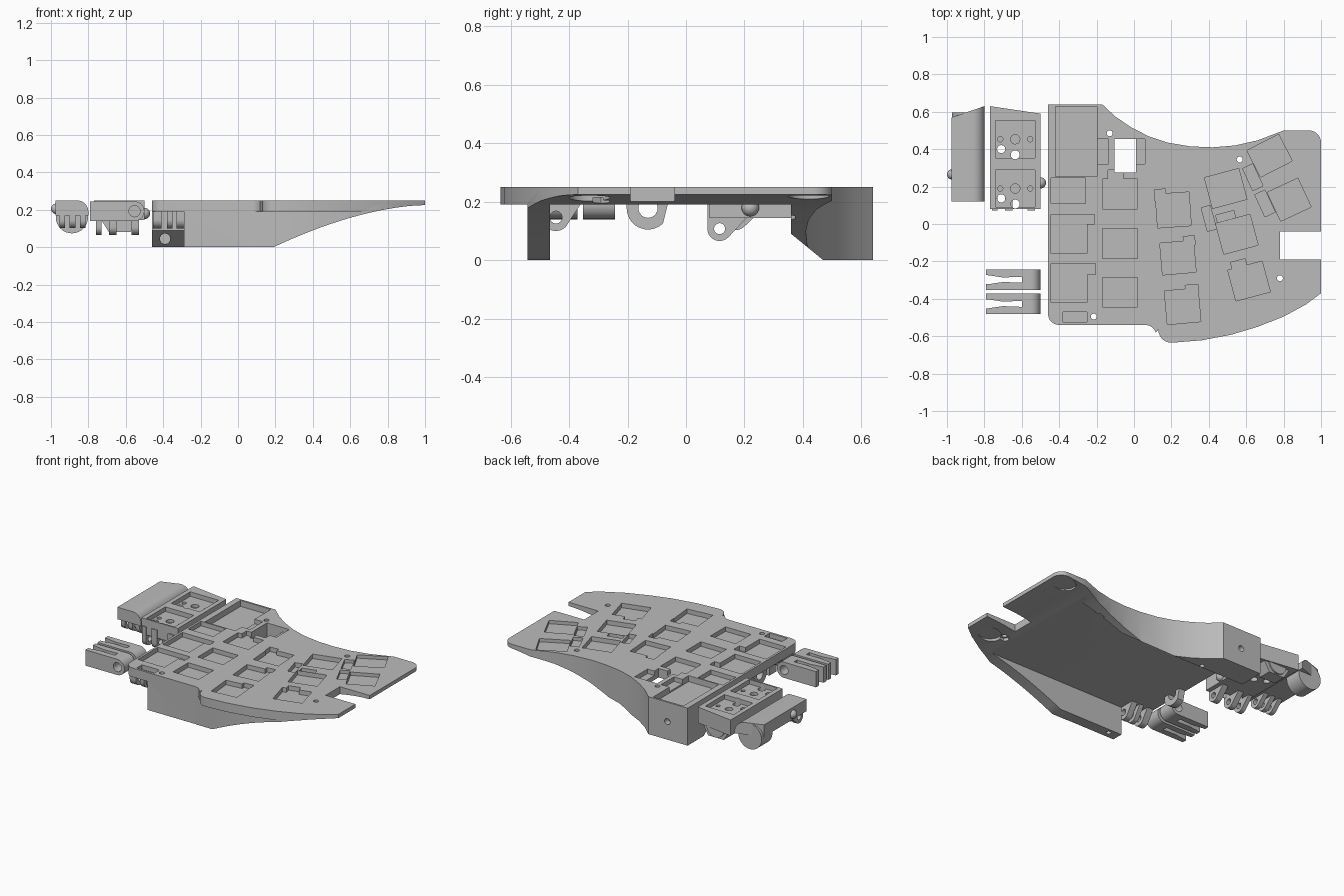
import bpy, bmesh, math
from mathutils import Matrix, Vector

if "Cube" in bpy.data.objects:
    bpy.data.objects.remove(bpy.data.objects["Cube"])

grey = bpy.data.materials.new("plain_grey")
grey.use_nodes = True
COLOUR = (0.5, 0.5, 0.5, 1)
grey.diffuse_color = COLOUR
grey.node_tree.nodes["Principled BSDF"].inputs["Base Color"].default_value = COLOUR


def finish(name, bm):
    bmesh.ops.recalc_face_normals(bm, faces=bm.faces)
    mesh = bpy.data.meshes.new(name)
    bm.to_mesh(mesh)
    bm.free()
    mesh.materials.append(grey)
    ob = bpy.data.objects.new(name, mesh)
    bpy.context.collection.objects.link(ob)
    return ob


def prism(name, pts, lo, hi, axis="z"):
    """Extrude a flat profile along one axis."""
    place = {"x": lambda a, b, c: (c, a, b), "y": lambda a, b, c: (a, c, b),
             "z": lambda a, b, c: (a, b, c)}[axis]
    bm = bmesh.new()
    face = bm.faces.new([bm.verts.new(place(a, b, lo)) for a, b in pts])
    ext = bmesh.ops.extrude_face_region(bm, geom=[face])
    step = Vector(place(0, 0, hi - lo))
    bmesh.ops.translate(bm, vec=step, verts=[v for v in ext["geom"] if isinstance(v, bmesh.types.BMVert)])
    return finish(name, bm)


def arc(cx, cy, r, start, end, n=10):
    steps = [math.radians(start + (end - start) * i / n) for i in range(n + 1)]
    return [(cx + r * math.cos(t), cy + r * math.sin(t)) for t in steps]


def disc(cx, cy, r, n=24):
    return arc(cx, cy, r, 0, 360 - 360 / n, n - 1)


def rect(x0, x1, y0, y1):
    return [(x0, y0), (x1, y0), (x1, y1), (x0, y1)]


def turned(cx, cy, w, h, deg):
    m = Matrix.Rotation(math.radians(deg), 2)
    return [tuple(m @ Vector(p) + Vector((cx, cy))) for p in rect(-w / 2, w / 2, -h / 2, h / 2)]


def boolean(ob, other, op="DIFFERENCE"):
    mod = ob.modifiers.new("cut", "BOOLEAN")
    mod.operation, mod.solver, mod.object = op, "EXACT", other
    bpy.context.view_layer.objects.active = ob
    bpy.ops.object.modifier_apply(modifier=mod.name)
    bpy.data.objects.remove(other)


def cut(ob, pts, lo, hi, axis="z"):
    boolean(ob, prism("cutter", pts, lo, hi, axis))


def ball(name, centre, r):
    bm = bmesh.new()
    bmesh.ops.create_uvsphere(bm, u_segments=20, v_segments=12, radius=r,
                              matrix=Matrix.Translation(centre))
    return finish(name, bm)


TOP = 0.25

# Main body outline: concave back, notched right side, bowed front
outline = [(-0.46, 0.64), (-0.17, 0.64), (-0.1, 0.575), (-0.02, 0.52), (0.08, 0.468), (0.18, 0.435),
           (0.3, 0.415), (0.42, 0.41), (0.54, 0.42), (0.66, 0.447), (0.8, 0.5)]
outline += arc(0.935, 0.435, 0.065, 90, 0)
outline += [(1, -0.04), (0.78, -0.04), (0.78, -0.19), (1, -0.19), (1, -0.37)]
outline += [(0.92, -0.43), (0.8, -0.495), (0.66, -0.55), (0.52, -0.592), (0.36, -0.622)]
outline += arc(0.2, -0.565, 0.07, 270, 180, 6) + arc(0.06, -0.6, 0.06, 20, 90, 5)
outline += arc(-0.4, -0.48, 0.06, 270, 180, 6)
body = prism("main_body", outline, 0, TOP)

# Hollow underside, leaving a front wall and a chamfered back wall
cut(body, [(-0.465, -0.1), (-0.465, 0.19), (0.36, 0.19), (0.36, 0.09), (0.47, 0), (0.47, -0.1)], -2, 2, "x")
cut(body, rect(-0.1, 1.5, -1, -0.542), -0.1, 0.19)
cut(body, rect(-1, -0.29, -1, 0.2), -0.1, 0.19)

# Swept lower edge of the walls
sweep = []
for i in range(17):
    t = i / 16
    sweep.append((0.19 + 0.81 * t, 0.225 * (1 - (1 - t) ** 1.7)))
cut(body, [(0.185, -0.1), (0.185, -0.001)] + sweep + [(1.2, 0.226), (1.2, -0.1)], -2, 2, "y")

# Straight key pockets with their side tabs
for x0, x1, y0, y1 in [
        (-0.445, -0.26, 0.11, 0.245), (-0.445, -0.25, -0.158, 0.05), (-0.255, -0.21, 0, 0.05),
        (-0.445, -0.25, -0.42, -0.21), (-0.255, -0.205, -0.27, -0.21), (-0.38, -0.25, -0.525, -0.47),
        (-0.168, 0.02, 0.08, 0.24), (-0.14, -0.055, 0.235, 0.29), (-0.168, 0.02, -0.185, -0.025),
        (-0.168, 0.02, -0.445, -0.285), (0, 0.06, 0.32, 0.455), (-0.2, -0.135, 0.32, 0.455)]:
    cut(body, rect(x0, x1, y0, y1), 0.22, 0.4)
cut(body, rect(-0.42, -0.197, 0.254, 0.627), 0.21, 0.4)
cut(body, rect(-0.105, 0.01, 0.275, 0.455), -0.1, 0.4)

# Turned key pockets
for cx, cy, w, h, deg in [
        (0.21, 0.075, 0.18, 0.18, 4), (0.14, 0.155, 0.06, 0.06, 4), (0.235, -0.18, 0.18, 0.17, 5),
        (0.295, -0.09, 0.06, 0.05, 5), (0.26, -0.44, 0.18, 0.18, 5), (0.31, -0.345, 0.07, 0.04, 5),
        (0.49, 0.19, 0.19, 0.17, 15), (0.55, -0.055, 0.19, 0.17, 15), (0.49, 0.04, 0.1, 0.04, 15),
        (0.615, -0.305, 0.19, 0.17, 15), (0.56, -0.215, 0.08, 0.04, 15), (0.4, 0.03, 0.05, 0.13, 15)]:
    cut(body, turned(cx, cy, w, h, deg), 0.22, 0.4)
for cx, cy, w, h, deg in [(0.725, 0.365, 0.19, 0.16, 27), (0.83, 0.13, 0.18, 0.17, 25),
                          (0.635, 0.25, 0.06, 0.13, 25), (0.7, 0.11, 0.06, 0.13, 25)]:
    cut(body, turned(cx, cy, w, h, deg), 0.228, 0.4)

# Screw holes, nut recesses and foot recesses
for cx, cy in [(-0.13, 0.485), (0.565, 0.345), (0.78, -0.29), (-0.215, -0.495)]:
    cut(body, disc(cx, cy, 0.016, 16), -0.1, 0.4)
for cx, cy in [(0.565, 0.345), (0.78, -0.29)]:
    cut(body, disc(cx, cy, 0.032, 6), 0.1, 0.215)
for cx, cy in [(0.9, 0.42), (0.86, -0.33)]:
    cut(body, disc(cx, cy, 0.07), 0.1, 0.222)
cut(body, disc(-0.31, 0.12, 0.02), 0.6, 0.7, "y")
cut(body, disc(-0.39, 0.045, 0.028), 0.3, 0.56, "y")


def lug(name, x0, x1, cy, cz, r, reach):
    """Hanging hinge ear: vertical front, round tip, sloped back."""
    pts = [(cy - r, 0.2)] + arc(cy, cz, r, 180, 315) + [(cy + reach, 0.2)]
    ob = prism(name, pts, x0, x1, "x")
    cut(ob, disc(cy, cz, r * 0.45), -2, 2, "x")


for i, (x0, x1) in enumerate([(-0.455, -0.41), (-0.38, -0.35), (-0.33, -0.29)]):
    lug(f"front_hinge_ear_{i}", x0, x1, -0.445, 0.147, 0.047, 0.09)
lug("middle_hinge_ear", -0.455, -0.41, -0.13, 0.178, 0.073, 0.07)
for i, (x0, x1) in enumerate([(-0.76, -0.73), (-0.69, -0.65), (-0.57, -0.53)]):
    lug(f"side_module_ear_{i}", x0, x1, 0.115, 0.108, 0.042, 0.145)
for i, (x0, x1) in enumerate([(-0.955, -0.925), (-0.9, -0.87), (-0.845, -0.815)]):
    lug(f"outer_module_ear_{i}", x0, x1, 0.17, 0.145, 0.042, 0.12)

# Side module with two sockets
module = prism("side_module", [(-0.77, 0.08), (-0.5, 0.08), (-0.5, 0.59), (-0.77, 0.63)], 0.145, TOP)
for cy in (0.453, 0.19):
    cut(module, rect(-0.74, -0.53, cy - 0.1, cy + 0.1), 0.22, 0.4)
    for dx, dy, r, low in [(0, 0, 0.025, 0.2), (-0.08, 0, 0.014, 0.2), (0.08, 0, 0.014, 0.2),
                           (-0.075, -0.053, 0.022, 0), (0, -0.083, 0.024, 0)]:
        cut(module, disc(-0.635 + dx, cy + dy, r, 16), low, 0.4)
prism("side_module_end", [(-0.765, 0.2), (-0.505, 0.2), (-0.575, 0.08), (-0.69, 0.08)], 0.5, 0.588, "y")
prism("side_module_disc", disc(-0.635, 0.15, 0.065), 0.55, 0.598, "y")
ball("side_module_ball", (-0.5, 0.22, 0.18), 0.03)

# Outer module: rounded bar with a disc end
bar = [(-0.975, 0.17), (-0.8, 0.17)] + arc(-0.86, 0.19, 0.06, 0, 90, 8) + [(-0.975, TOP)]
outer = prism("outer_module", bar, 0.12, 0.7, "y")
cut(outer, [(-1.1, 0.527), (-0.975, 0.57), (-0.8, 0.63), (-0.7, 0.664), (-0.7, 1), (-1.1, 1)], 0, 1)
prism("outer_module_disc", disc(-0.888, 0.16, 0.086, 32), 0.48, 0.595, "y")
ball("outer_module_ball", (-0.972, 0.265, 0.205), 0.028)

# Forked hinge links
for name, cy in [("rear_link", -0.298), ("front_link", -0.427)]:
    side = [(-0.79, 0.245), (-0.79, 0.14)] + arc(-0.553, 0.1925, 0.0525, -90, 90, 14)
    link = prism(name, side, cy - 0.055, cy + 0.055, "y")
    slot = [(-0.85, cy - 0.024), (-0.78, cy - 0.024), (-0.7, cy - 0.012), (-0.6, cy - 0.016),
            (-0.6, cy + 0.016), (-0.7, cy + 0.012), (-0.78, cy + 0.024), (-0.85, cy + 0.024)]
    cut(link, slot, 0, 1)
    cut(link, disc(-0.553, 0.1925, 0.03), -1, 1, "y")

# Smooth the curved sides, keep edges sharp
bpy.ops.object.select_all(action="DESELECT")
for ob in bpy.context.collection.objects:
    if ob.type == "MESH":
        ob.select_set(True)
        bpy.context.view_layer.objects.active = ob
bpy.ops.object.shade_smooth_by_angle(angle=math.radians(25))
